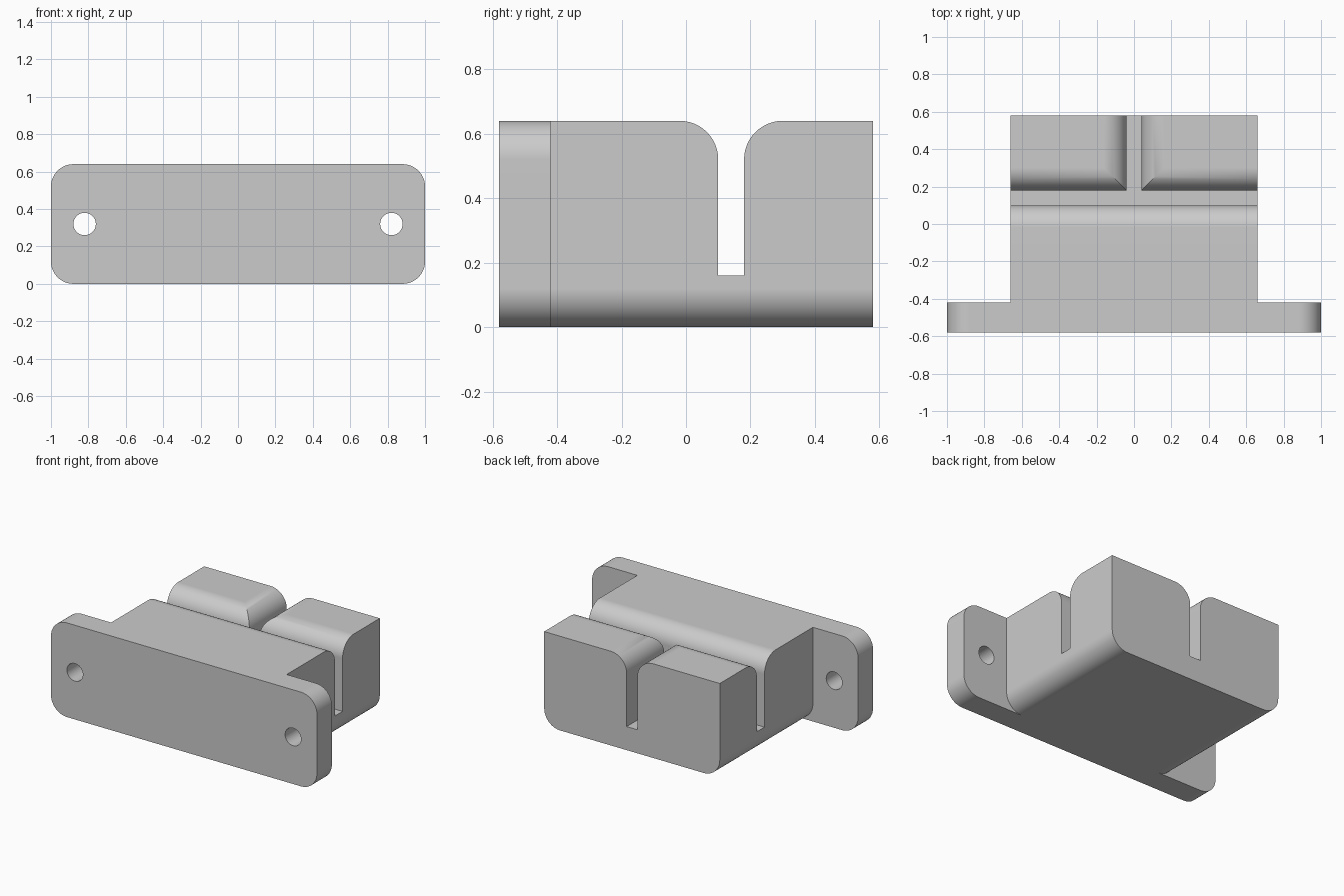
import bpy, bmesh, math

cube = bpy.data.objects.get("Cube")
if cube:
    bpy.data.objects.remove(cube, do_unlink=True)

TOP = 0.64       # overall height
RADIUS = 0.12    # every rounded edge
STEPS = 12       # segments per quarter round

grey = bpy.data.materials.new("plain grey")
grey.use_nodes = True
colour = (0.6, 0.6, 0.6, 1)
grey.diffuse_color = colour
grey.node_tree.nodes["Principled BSDF"].inputs["Base Color"].default_value = colour


def arc(cx, cz, r, start, end, steps=STEPS):
    angles = [math.radians(start + (end - start) * i / steps) for i in range(steps + 1)]
    return [(cx + r * math.cos(a), cz + r * math.sin(a)) for a in angles]


def prism(name, profile, axis, lo, hi):
    """Extrude an outline in the (side, z) plane along the x or y axis."""
    bm = bmesh.new()
    place = (lambda s, z, t: (t, s, z)) if axis == "x" else (lambda s, z, t: (s, t, z))
    ends = [[bm.verts.new(place(s, z, t)) for s, z in profile] for t in (lo, hi)]
    for ring in ends:
        bm.faces.new(ring)
    n = len(profile)
    for i in range(n):
        j = (i + 1) % n
        bm.faces.new((ends[0][i], ends[0][j], ends[1][j], ends[1][i]))
    bmesh.ops.recalc_face_normals(bm, faces=bm.faces)
    mesh = bpy.data.meshes.new(name)
    bm.to_mesh(mesh)
    bm.free()
    mesh.materials.append(grey)
    obj = bpy.data.objects.new(name, mesh)
    bpy.context.collection.objects.link(obj)
    return obj


def combine(target, tool, operation):
    mod = target.modifiers.new(operation.lower(), "BOOLEAN")
    mod.operation, mod.solver, mod.object = operation, "EXACT", tool
    bpy.context.view_layer.objects.active = target
    bpy.ops.object.modifier_apply(modifier=mod.name)
    bpy.data.objects.remove(tool, do_unlink=True)


def slot_profile(centre):
    """Narrow slot whose mouth flares out in two quarter rounds."""
    half, floor, above = 0.04, 0.16, TOP + 0.2
    reach = half + RADIUS
    left = arc(centre - reach, TOP - RADIUS, RADIUS, 0, 90)
    right = arc(centre + reach, TOP - RADIUS, RADIUS, 90, 180)
    return ([(centre - half, floor)] + left + [(centre - reach, above), (centre + reach, above)]
            + right + [(centre + half, floor)])


# Block with rounded lower side edges, running into the plate
w = 0.66
block_outline = (arc(-w + RADIUS, RADIUS, RADIUS, 180, 270)
                 + arc(w - RADIUS, RADIUS, RADIUS, 270, 360) + [(w, TOP), (-w, TOP)])
block = prism("slotted_block", block_outline, "y", -0.5, 0.58)

# Cross slot and the rear slot meeting it
combine(block, prism("cross_slot", slot_profile(0.14), "x", -0.9, 0.9), "DIFFERENCE")
combine(block, prism("rear_slot", slot_profile(0), "y", 0.14, 0.8), "DIFFERENCE")

# Mounting plate with rounded corners and two screw holes
inner = 1 - RADIUS
plate_outline = (arc(-inner, RADIUS, RADIUS, 180, 270) + arc(inner, RADIUS, RADIUS, 270, 360)
                 + arc(inner, TOP - RADIUS, RADIUS, 0, 90)
                 + arc(-inner, TOP - RADIUS, RADIUS, 90, 180))
body = prism("slotted_mount", plate_outline, "y", -0.58, -0.42)
for x in (-0.82, 0.82):
    hole = arc(x, TOP / 2, 0.06, 0, 360, 32)[:-1]
    combine(body, prism("screw_hole", hole, "y", -0.8, -0.2), "DIFFERENCE")

# One solid body
combine(body, block, "UNION")
bpy.ops.object.select_all(action="DESELECT")
body.select_set(True)
bpy.context.view_layer.objects.active = body
bpy.ops.object.shade_smooth_by_angle(angle=math.radians(30))
weighted = body.modifiers.new("flat face normals", "WEIGHTED_NORMAL")
weighted.keep_sharp = True
